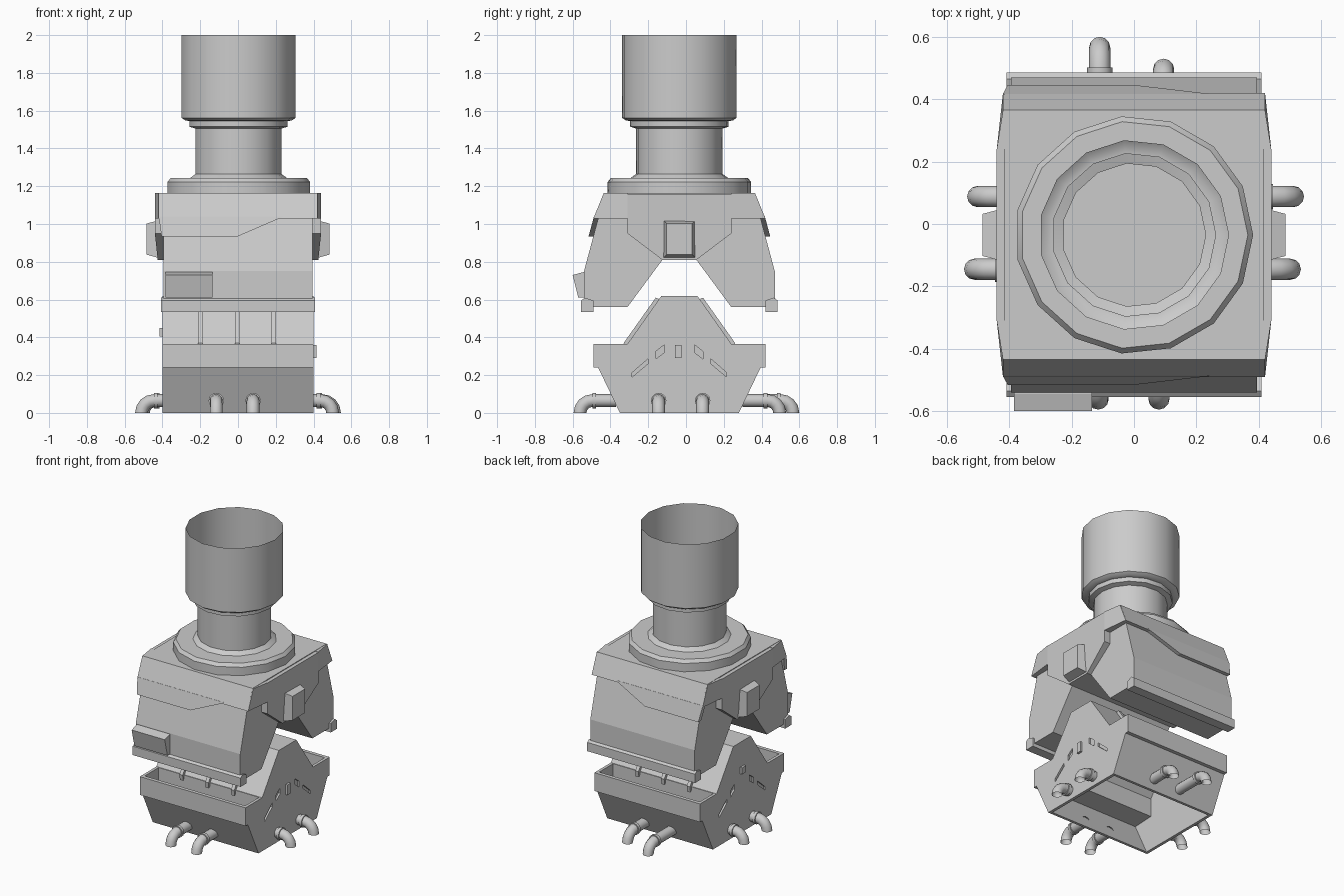
import bpy, bmesh, math

if "Cube" in bpy.data.objects:
    bpy.data.objects.remove(bpy.data.objects["Cube"])

CY = -0.035  # centre line of the machine in y


def finish(bm, name, smooth=False):
    bmesh.ops.recalc_face_normals(bm, faces=bm.faces)
    me = bpy.data.meshes.new(name)
    bm.to_mesh(me)
    bm.free()
    ob = bpy.data.objects.new(name, me)
    bpy.context.collection.objects.link(ob)
    bpy.ops.object.select_all(action='DESELECT')
    bpy.context.view_layer.objects.active = ob
    ob.select_set(True)
    if smooth:
        bpy.ops.object.shade_smooth_by_angle(angle=math.radians(32))
    return ob


def prism(bm, pts, f, t0, t1):
    a = [bm.verts.new(f(u, v, t0)) for u, v in pts]
    b = [bm.verts.new(f(u, v, t1)) for u, v in pts]
    bm.faces.new(a[::-1])
    bm.faces.new(b)
    for i in range(len(a)):
        j = (i + 1) % len(a)
        bm.faces.new((a[i], a[j], b[j], b[i]))


def side(s=1):
    # profile in (distance from centre line, z), extruded along x
    return lambda w, z, x: (x, CY + s * w, z)


def sym(half):
    return half + [(-w, z) for w, z in reversed(half)]


def box(bm, x0, x1, y0, y1, z0, z1):
    prism(bm, [(y0, z0), (y1, z0), (y1, z1), (y0, z1)], lambda y, z, x: (x, y, z), x0, x1)


# base hull with trays and hollow underside
bm = bmesh.new()
prism(bm, sym([(.315, 0), (.43, .24), (.455, .24), (.455, .365), (.275, .365), (.095, .62)]),
      side(), -.4, .4)
base = finish(bm, "base_hull")
bm = bmesh.new()
prism(bm, sym([(.297, -.05), (.297, 0), (.405, .228), (.255, .235), (.255, .36), (.085, .60)]),
      side(), -.38, .38)
for s in (-1, 1):
    prism(bm, [(.28, .25), (.43, .25), (.43, .45), (.28, .45)], side(s), -.38, .38)
    for x0, x1 in ((-.42, -.388), (.388, .42)):
        prism(bm, [(.25, .19), (.25, .213), (.165, .287), (.165, .262)], side(s), x0, x1)
        prism(bm, [(.125, .285), (.125, .325), (.08, .36), (.08, .32)], side(s), x0, x1)
cutter = finish(bm, "base_cutter")
cutter.hide_render = True
mod = base.modifiers.new("hollow", 'BOOLEAN')
mod.operation = 'DIFFERENCE'
mod.solver = 'EXACT'
mod.object = cutter
bpy.context.view_layer.objects.active = base
bpy.ops.object.modifier_apply(modifier=mod.name)
bpy.data.objects.remove(cutter)

# ribs down the ridge slopes
bm = bmesh.new()
for s in (-1, 1):
    for x in (-.2, -.005, .19):
        prism(bm, [(.29, .33), (.295, .37), (.125, .61), (.10, .60), (.262, .36)],
              side(s), x - .012, x + .012)
finish(bm, "ridge_ribs")

# small hooks on the base ends
bm = bmesh.new()
box(bm, .39, .415, CY - .022, CY + .012, .29, .36)
box(bm, -.415, -.39, CY - .02, CY + .02, .405, .45)
finish(bm, "end_hooks")

# hood body: arch with two legs, and foot rails
bm = bmesh.new()
prism(bm, sym([(.40, 1.15), (.43, 1.03), (.505, .75), (.505, .56), (.275, .56), (.09, .81)]),
      side(), -.395, .395)
finish(bm, "hood_body")
bm = bmesh.new()
for s in (-1, 1):
    prism(bm, [(.455, .535), (.52, .535), (.52, .595), (.50, .61), (.455, .595)],
          side(s), -.408, .408)
finish(bm, "foot_rails")

# cap with stepped skirts front and back
bm = bmesh.new()
prism(bm, sym([(.40, 1.165), (.455, 1.03)]), side(), -.415, .415)
finish(bm, "hood_cap")
bm = bmesh.new()
for s in (-1, 1):
    prism(bm, [(-.42, 1.04), (.24, 1.04), (.22, 1.03), (0, .935), (-.405, .935)],
          lambda x, z, t: (x, CY + s * (.425 + t + (1.03 - z) * .27), z), 0, .03)
finish(bm, "cap_skirts")

# flared side plates and lugs
bm = bmesh.new()
for m in (-1, 1):
    prism(bm, sym([(.275, 1.16), (.275, .95), (.09, .81)]),
          lambda w, z, x: (m * (x if x < .4 or z > .9 else .425), CY + w, z), .39, .44)
    for s in (-1, 1):
        prism(bm, [(.275, 1.03), (.275, 1.163), (.40, 1.163), (.455, 1.03)],
              lambda w, z, t: (m * (.39 if t == 0 else .44 if w < .3 else .42), CY + s * w, z), 0, 1)
finish(bm, "side_plates")
bm = bmesh.new()
for m in (-1, 1):
    prism(bm, [(-.09, -.105), (.09, -.105), (.09, .105), (-.09, .105)],
          lambda w, z, t: (m * (.40 + .085 * t), CY + w * (1 - .25 * t), .92 + z * (1 - .22 * t)), 0, 1)
finish(bm, "side_lugs")

# control box on the front
bm = bmesh.new()
prism(bm, [(-.52, .61), (-.57, .61), (-.60, .73), (-.545, .745), (-.52, .745)],
      lambda y, z, x: (x, y, z), -.385, -.135)
finish(bm, "front_box")

# chimney: fifteen-sided open lathe
bm = bmesh.new()
N = 15
rings = []
for r, z in [(.382, 1.16), (.382, 1.222), (.365, 1.243), (.26, 1.243), (.23, 1.265), (.23, 1.505),
             (.262, 1.515), (.262, 1.545), (.285, 1.548), (.305, 1.562), (.305, 2.0)]:
    rings.append([bm.verts.new((r * math.cos(2 * math.pi * i / N),
                                CY + r * math.sin(2 * math.pi * i / N), z)) for i in range(N)])
for a, b in zip(rings, rings[1:]):
    for i in range(N):
        j = (i + 1) % N
        bm.faces.new((a[i], a[j], b[j], b[i]))
finish(bm, "chimney", True)


def pipe(name, ox, oy, dx, dy, reach):
    # elbow pipe going outwards along (dx, dy), then down to the ground
    R, zc, r = .065, .065, .034
    bend = reach - r - R
    path = [(0, zc, r, 0), (.04, zc, r, 0), (bend - .02, zc, r, 0), (bend - .02, zc, r + .007, 0),
            (bend, zc, r + .007, 0), (bend, zc, r, 0)]
    path += [(bend + R * math.sin(a), zc - R + R * math.cos(a), r, a)
             for a in (math.pi * k / 8 for k in (1, 2, 3, 4))]
    bm = bmesh.new()
    n, prev = 12, None
    for d, z, rad, a in path:
        ring = []
        for i in range(n):
            c, e = rad * math.cos(2 * math.pi * i / n), rad * math.sin(2 * math.pi * i / n)
            o = d + e * math.sin(a)
            ring.append(bm.verts.new((ox + dx * o - dy * c, oy + dy * o + dx * c, z + e * math.cos(a))))
        if prev:
            for i in range(n):
                j = (i + 1) % n
                bm.faces.new((prev[i], prev[j], ring[j], ring[i]))
        prev = ring
    finish(bm, name, True)


# eight drain pipes around the base
for k, (x, reach) in enumerate([(-.115, .225), (.08, .225)]):
    pipe(f"front_pipe_{k}", x, -.37, 0, -1, reach)
for k, (x, reach) in enumerate([(-.11, .30), (.095, .23)]):
    pipe(f"back_pipe_{k}", x, .30, 0, 1, reach)
for k, (y, rl, rr) in enumerate([(.088, .155, .165), (-.145, .165, .155)]):
    pipe(f"left_pipe_{k}", -.38, y, -1, 0, rl)
    pipe(f"right_pipe_{k}", .38, y, 1, 0, rr)
